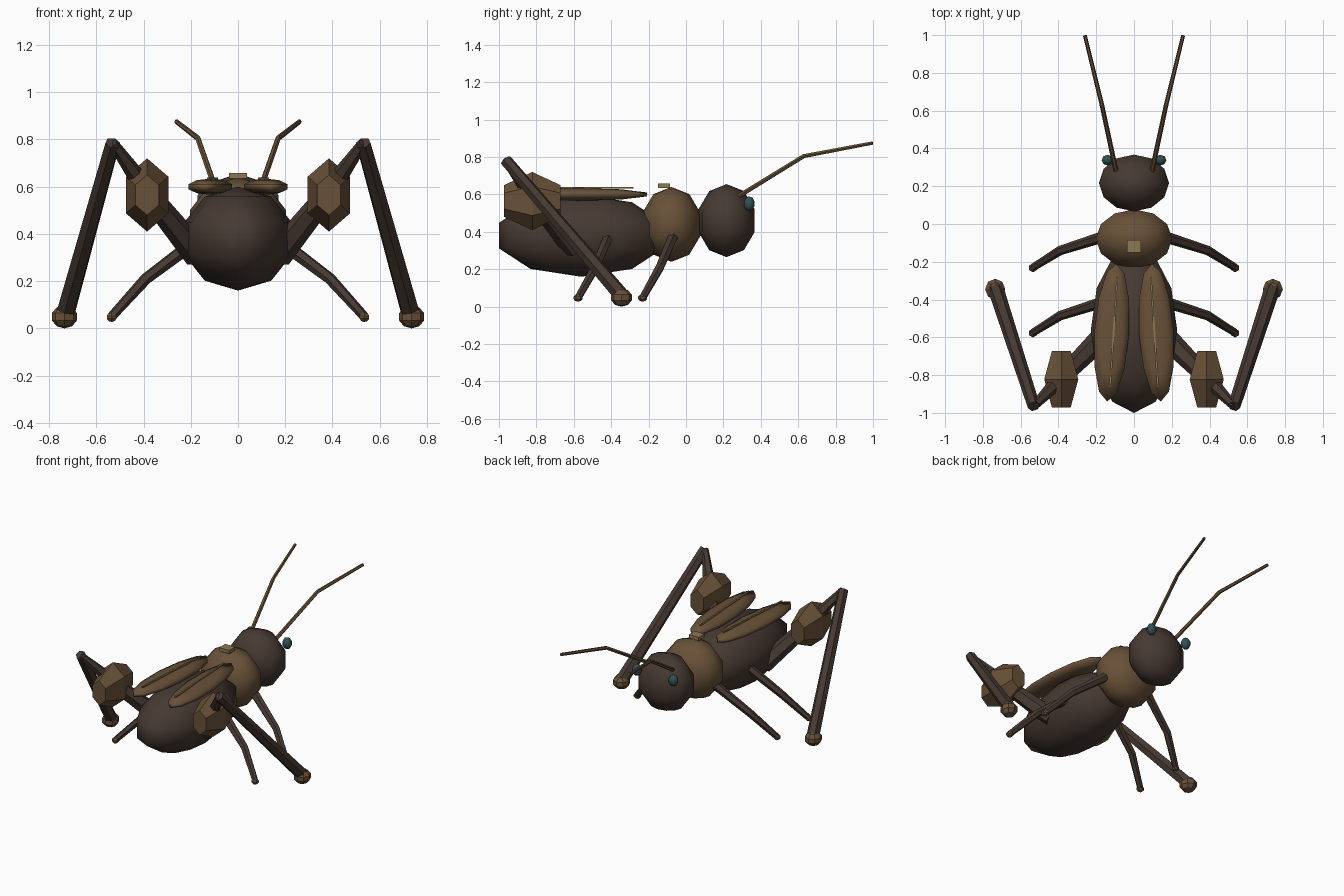
import bpy, bmesh, math
from mathutils import Vector, Matrix

if "Cube" in bpy.data.objects:
    bpy.data.objects.remove(bpy.data.objects["Cube"])


def material(name, rgb):
    m = bpy.data.materials.new(name)
    m.diffuse_color = (*rgb, 1)
    m.use_nodes = True
    m.node_tree.nodes["Principled BSDF"].inputs["Base Color"].default_value = m.diffuse_color
    return m


DARK = material("dark brown", (0.062, 0.041, 0.032))
BROWN = material("warm brown", (0.140, 0.083, 0.040))
TAN = material("tan", (0.260, 0.190, 0.085))
TEAL = material("teal", (0.030, 0.080, 0.085))


def finish(name, bm, mat, smooth=False):
    bmesh.ops.recalc_face_normals(bm, faces=bm.faces[:])
    for f in bm.faces:
        f.smooth = smooth
    me = bpy.data.meshes.new(name)
    bm.to_mesh(me)
    bm.free()
    me.materials.append(mat)
    ob = bpy.data.objects.new(name, me)
    bpy.context.collection.objects.link(ob)
    return ob


def ellipsoid(name, centre, radii, mat, segs=12, rings=5, turn=0, smooth=True):
    bm = bmesh.new()
    bmesh.ops.create_uvsphere(bm, u_segments=segs, v_segments=rings, radius=1)
    bm.transform(Matrix.Translation(centre) @ Matrix.Rotation(turn, 4, 'Z')
                 @ Matrix.Diagonal((*radii, 1)))
    return finish(name, bm, mat, smooth)


def box(name, centre, size, mat, turn=0):
    bm = bmesh.new()
    bmesh.ops.create_cube(bm, size=1)
    bm.transform(Matrix.Translation(centre) @ Matrix.Rotation(turn, 4, 'Z')
                 @ Matrix.Diagonal((*size, 1)))
    return finish(name, bm, mat)


def tube(name, points, radii, mat, sides=6):
    """Tapered limb through the points, with mitred joints."""
    pts = [Vector(p) for p in points]
    bm = bmesh.new()
    rings = []
    for i, (p, r) in enumerate(zip(pts, radii)):
        a, b = pts[max(i - 1, 0)], pts[min(i + 1, len(pts) - 1)]
        d = (b - a).normalized()
        u = d.cross(Vector((0, 0, 1))).normalized()
        v = u.cross(d)
        rings.append([bm.verts.new(p + r * (u * math.cos(t) + v * math.sin(t)))
                      for t in (2 * math.pi * k / sides for k in range(sides))])
    for ra, rb in zip(rings, rings[1:]):
        for k in range(sides):
            n = (k + 1) % sides
            bm.faces.new((ra[k], ra[n], rb[n], rb[k]))
    bm.faces.new(rings[0])
    bm.faces.new(rings[-1])
    return finish(name, bm, mat)


def thigh_bulge(name, centre, mat):
    """Hexagonal double frustum lying along y."""
    bm = bmesh.new()
    rings = []
    for y, s in ((-0.15, 0.55), (0, 1), (0.15, 0.55)):
        rings.append([bm.verts.new((centre[0] + s * 0.104 * math.sin(t), centre[1] + y,
                                    centre[2] + s * 0.155 * math.cos(t)))
                      for t in (k * math.pi / 3 for k in range(6))])
    for ra, rb in zip(rings, rings[1:]):
        for k in range(6):
            n = (k + 1) % 6
            bm.faces.new((ra[k], ra[n], rb[n], rb[k]))
    bm.faces.new(rings[0])
    bm.faces.new(rings[-1])
    return finish(name, bm, mat)


# Body
ellipsoid("abdomen", (0, -0.56, 0.38), (0.24, 0.463, 0.22), DARK)
ellipsoid("thorax", (0, -0.078, 0.44), (0.213, 0.163, 0.2), BROWN)
ellipsoid("head", (0, 0.217, 0.46), (0.195, 0.158, 0.195), DARK)
box("thorax_plate", (0, -0.118, 0.647), (0.076, 0.066, 0.024), TAN)

for side, s in (("right", 1), ("left", -1)):
    # Eye and antenna
    ellipsoid(side + "_eye", (s * 0.14, 0.338, 0.55), (0.033, 0.03, 0.04), TEAL, 8, 5)
    tube(side + "_antenna", [(s * 0.095, 0.28, 0.59), (s * 0.17, 0.63, 0.805),
                             (s * 0.26, 0.998, 0.875)], (0.013, 0.012, 0.010), BROWN)
    # Wing cover and its rib
    turn = s * 0.065
    ellipsoid(side + "_wing_cover", (s * 0.118, -0.575, 0.6), (0.097, 0.385, 0.034),
              BROWN, 12, 5, turn)
    box(side + "_wing_rib", (s * 0.108, -0.575, 0.635), (0.01, 0.59, 0.009), TAN, turn)
    # Walking legs
    for part, y in (("front", 0), ("middle", -0.345)):
        tube(f"{side}_{part}_leg", [(s * 0.17, y - 0.07, 0.375), (s * 0.39, y - 0.14, 0.21),
                                    (s * 0.535, y - 0.23, 0.05)], (0.03, 0.025, 0.02), DARK)
        ellipsoid(f"{side}_{part}_foot", (s * 0.535, y - 0.232, 0.047),
                  (0.025, 0.025, 0.02), BROWN, 6, 5, 0, False)
    # Jumping leg
    knee = (s * 0.53, -0.965, 0.785)
    tube(side + "_thigh", [(s * 0.17, -0.6, 0.31), (s * 0.36, -0.79, 0.545), knee],
         (0.06, 0.047, 0.022), DARK)
    thigh_bulge(side + "_thigh_bulge", (s * 0.385, -0.822, 0.565), BROWN)
    tube(side + "_shin", [knee, (s * 0.733, -0.34, 0.055)], (0.033, 0.042), DARK)
    ellipsoid(side + "_hind_foot", (s * 0.735, -0.345, 0.049), (0.056, 0.058, 0.049),
              BROWN, 8, 5, 0, False)
